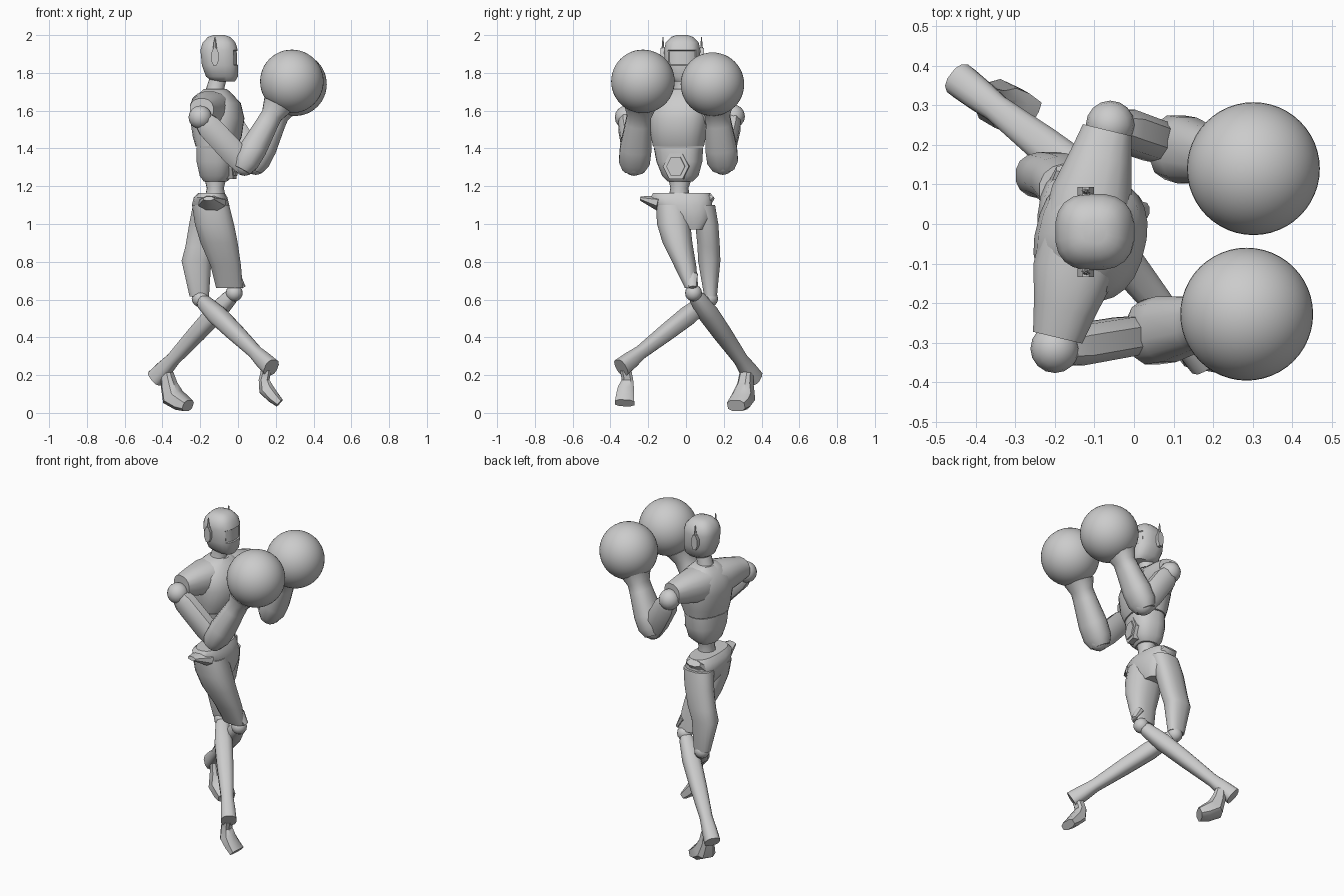
import bpy
import bmesh
import math
from mathutils import Vector, Matrix

default_cube = bpy.data.objects.get("Cube")
if default_cube:
    bpy.data.objects.remove(default_cube, do_unlink=True)

UP = Vector((0, 0, 1))
TORSO_YAW = math.radians(-13.5)
FORWARD = Matrix.Rotation(TORSO_YAW, 3, "Z") @ Vector((1, 0, 0))
LEFTWARD = Matrix.Rotation(TORSO_YAW, 3, "Z") @ Vector((0, 1, 0))

grey = bpy.data.materials.new("plain grey")
grey.use_nodes = True
grey_colour = (0.6, 0.6, 0.6, 1)
grey.diffuse_color = grey_colour
grey.node_tree.nodes["Principled BSDF"].inputs["Base Color"].default_value = grey_colour


def finish(name, bm, angle=40):
    """Turn a bmesh into a named, shaded object."""
    bmesh.ops.recalc_face_normals(bm, faces=bm.faces)
    mesh = bpy.data.meshes.new(name)
    bm.to_mesh(mesh)
    bm.free()
    mesh.materials.append(grey)
    part = bpy.data.objects.new(name, mesh)
    bpy.context.collection.objects.link(part)
    bpy.ops.object.select_all(action="DESELECT")
    part.select_set(True)
    bpy.context.view_layer.objects.active = part
    bpy.ops.object.shade_smooth_by_angle(angle=math.radians(angle))
    return part


def loft_mesh(sections, side, tangent=None, segments=16, power=2.0):
    """Skin rings (x, y, z, side radius, other radius) strung along a path."""
    bm = bmesh.new()
    centres = [Vector(section[:3]) for section in sections]
    rings = []
    for i, section in enumerate(sections):
        before, after = centres[max(i - 1, 0)], centres[min(i + 1, len(centres) - 1)]
        along = Vector(tangent) if tangent else (after - before).normalized()
        across = Vector(side)
        across = (across - along * across.dot(along)).normalized()
        other = along.cross(across)
        ring = []
        for step in range(segments):
            turn = math.tau * (step + 0.5) / segments
            c, s = math.cos(turn), math.sin(turn)
            u = math.copysign(abs(c) ** (2 / power), c) * section[3]
            v = math.copysign(abs(s) ** (2 / power), s) * section[4]
            ring.append(bm.verts.new(centres[i] + across * u + other * v))
        rings.append(ring)
    for lower, upper in zip(rings, rings[1:]):
        for k in range(segments):
            j = (k + 1) % segments
            bm.faces.new((lower[k], lower[j], upper[j], upper[k]))
    bm.faces.new(rings[0])
    bm.faces.new(rings[-1])
    return bm


def loft(name, sections, side=(0, 1, 0), **options):
    return finish(name, loft_mesh(sections, side, **options))


def upright(name, sections, side=LEFTWARD, **options):
    return loft(name, sections, side, tangent=UP, **options)


def ball(name, centre, radius, segments=16):
    bm = bmesh.new()
    bmesh.ops.create_uvsphere(bm, u_segments=segments, v_segments=segments // 2, radius=radius)
    bmesh.ops.translate(bm, verts=bm.verts, vec=centre)
    return finish(name, bm, 60)


# Head with an inset face panel
head_bm = loft_mesh([
    (-.075, -.02, 1.755, .045, .06), (-.085, -.02, 1.78, .075, .085),
    (-.095, -.02, 1.84, .093, .097), (-.1, -.02, 1.92, .097, .1),
    (-.1, -.02, 1.96, .088, .088), (-.1, -.02, 1.99, .06, .06),
    (-.1, -.02, 2, .03, .03)], (0, 1, 0), tangent=UP, segments=20, power=2.6)
head_bm.normal_update()
bmesh.ops.recalc_face_normals(head_bm, faces=head_bm.faces)
panel = [f for f in head_bm.faces
         if f.normal.x > .6 and 1.84 < f.calc_center_median().z < 1.92]
bmesh.ops.inset_region(head_bm, faces=panel, thickness=.004, depth=-.006)
finish("head", head_bm)
upright("neck", [(-.12, -.02, 1.66, .065, .065), (-.12, -.02, 1.72, .045, .048),
                 (-.1, -.02, 1.79, .045, .045)])

# Ear pods and their thin aerials
for label, y in (("right", -.122), ("left", .082)):
    loft(label + "_ear", [(-.122, y - .012, 1.885, .022, .05),
                          (-.122, y + .012, 1.885, .022, .05)], (1, 0, 0), segments=8)
    upright(label + "_aerial", [(-.122, y, 1.92, .008, .012), (-.122, y, 1.99, .002, .003)],
            segments=6)

# Chest, shoulders and belly
upright("chest", [
    (-.115, -.04, 1.41, .135, .105), (-.11, -.04, 1.46, .145, .125),
    (-.11, -.035, 1.56, .16, .14), (-.115, -.03, 1.64, .15, .125),
    (-.12, -.025, 1.69, .1, .085), (-.12, -.02, 1.715, .06, .06)],
    segments=24, power=2.4)
middle = Vector((-.13, -.025, 1.605))
shoulder_line = []
for reach, depth, height in ((-.27, .065, .06), (-.2, .08, .08), (-.1, .105, .098),
                             (.1, .105, .098), (.2, .08, .08), (.27, .065, .06)):
    shoulder_line.append((*(middle + LEFTWARD * reach), depth, height))
loft("shoulders", shoulder_line, FORWARD, power=2.4)
upright("belly", [
    (-.12, -.03, 1.225, .065, .06), (-.115, -.03, 1.255, .095, .085),
    (-.115, -.035, 1.33, .12, .1), (-.115, -.04, 1.405, .13, .1)],
    segments=20, power=2.6)

# Six-sided belt plate on the belly
plate_centre = Vector((-.115, -.03, 1.305)) + FORWARD * .095
for label, radius, proud in (("plate_rim", .078, .006), ("plate_centre", .056, .014)):
    loft("belly_" + label, [(*(plate_centre - FORWARD * .05), radius, radius * .9),
                            (*(plate_centre + FORWARD * proud), radius, radius * .9)],
         UP, segments=6)

# Waist and hips
upright("waist", [(-.12, -.035, 1.12, .06, .06), (-.12, -.035, 1.19, .048, .045),
                  (-.12, -.03, 1.25, .065, .06)])
upright("hips", [
    (-.125, .03, .97, .06, .06), (-.135, .01, 1.03, .125, .09),
    (-.145, -.015, 1.1, .155, .1), (-.145, -.025, 1.14, .165, .09),
    (-.14, -.025, 1.165, .15, .07)], (0, 1, 0), segments=20, power=2.6)
loft("right_hip_flare", [(-.14, -.14, 1.11, .08, .045), (-.15, -.2, 1.125, .05, .025),
                         (-.155, -.24, 1.135, .03, .012)], (1, 0, 0), segments=8)
loft("left_hip_flare", [(-.15, .08, 1.1, .08, .05), (-.15, .14, 1.15, .05, .02)],
     (1, 0, 0), segments=8)

# Thighs, flaring into a cuff above each knee
upright("right_thigh", [
    (-.145, -.075, 1.1, .085, .1), (-.125, -.065, 1, .09, .105),
    (-.1, -.045, .9, .08, .1), (-.065, -.005, .78, .06, .082),
    (-.045, .03, .66, .036, .072)], (0, 1, 0), power=2.4)
upright("left_thigh", [
    (-.15, .085, 1.1, .07, .09), (-.17, .11, 1, .062, .09),
    (-.195, .12, .88, .06, .085), (-.22, .123, .805, .06, .08),
    (-.205, .13, .615, .034, .052)], (0, 1, 0), power=2.4)
loft("right_knee_tip", [(-.01, .03, .73, .035, .025), (.03, .035, .665, .02, .012)], segments=8)

# Knees, shins and ankle blocks
for label, knee, ankle in (
        ("right", Vector((-.02, .04, .635)), Vector((-.425, .352, .195))),
        ("left", Vector((-.2, .125, .605)), Vector((.165, -.33, .25)))):
    ball(label + "_knee", knee, .045)
    shin = []
    for share, wide, deep in ((0, .025, .025), (.06, .04, .04), (.25, .053, .05),
                              (.5, .048, .045), (.8, .036, .036), (.92, .042, .045),
                              (1.03, .045, .05)):
        shin.append((*knee.lerp(ankle, share), wide, deep))
    flat = (ankle - knee).cross(UP)
    loft(label + "_shin", shin, flat, segments=12, power=2.6)

# Feet
loft("right_foot", [
    (-.375, .32, .21, .035, .03), (-.365, .315, .15, .04, .042),
    (-.345, .305, .085, .06, .055), (-.3, .285, .055, .06, .045),
    (-.265, .265, .038, .055, .032)], (.5, .85, 0), segments=8, power=3)
loft("left_foot", [
    (.15, -.32, .23, .03, .028), (.138, -.31, .175, .032, .03),
    (.15, -.318, .125, .045, .042), (.185, -.322, .085, .05, .035),
    (.22, -.325, .052, .054, .025)], segments=8, power=3)


# Arms: shoulder ball, upper arm, elbow, forearm and round glove
def arm(label, shoulder, elbow, wrist, glove):
    shoulder, elbow, wrist, glove = map(Vector, (shoulder, elbow, wrist, glove))
    ball(label + "_shoulder", shoulder, .062)
    ball(label + "_elbow", elbow, .06)
    ball(label + "_glove", glove, .168, 48)
    upper = [(*shoulder.lerp(elbow, share), wide, deep) for share, wide, deep in (
        (.08, .046, .055), (.2, .054, .068), (.75, .052, .07), (1.05, .045, .06))]
    loft(label + "_upper_arm", upper, (0, 1, 0), segments=8, power=2.6)
    lower = [(*elbow.lerp(wrist, share), wide, deep) for share, wide, deep in (
        (-.1, .06, .05), (.05, .084, .07), (.3, .086, .073), (.75, .07, .06),
        (.9, .066, .058), (1.08, .085, .08))]
    loft(label + "_forearm", lower, (0, 1, 0), segments=12, power=2.4)


arm("right", (-.2, -.315, 1.565), (.035, -.275, 1.315), (.195, -.245, 1.605), (.285, -.228, 1.755))
arm("left", (-.06, .25, 1.57), (.095, .195, 1.32), (.225, .165, 1.6), (.302, .14, 1.74))
